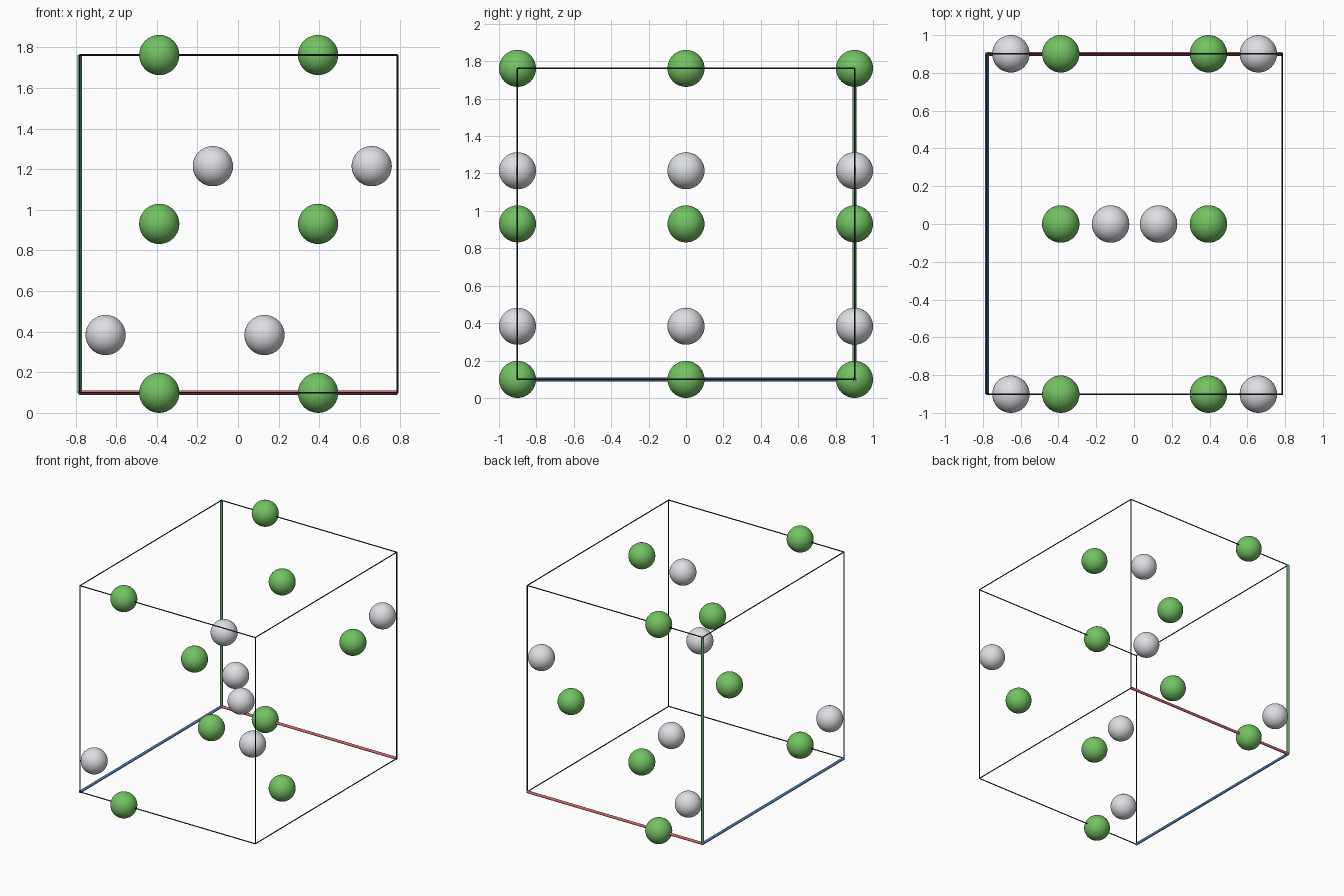
import bpy, math
from mathutils import Vector

if "Cube" in bpy.data.objects:
    bpy.data.objects.remove(bpy.data.objects["Cube"])

R = 0.099                        # atom radius
X, Y, Z0, Z1 = 0.782, 0.901, 0.099, 1.762
H = Z1 - Z0
THIN, THICK = 0.004, 0.0105      # edge and axis radii
SHIFT = (THICK - THIN) / 2       # re-centres x, as the thick axes stick out on the left


def material(name, srgb):
    m = bpy.data.materials.new(name)
    lin = [((c / 255 + 0.055) / 1.055) ** 2.4 if c > 10 else c / 3294 for c in srgb]
    m.diffuse_color = (*lin, 1)
    m.use_nodes = True
    m.node_tree.nodes["Principled BSDF"].inputs["Base Color"].default_value = m.diffuse_color
    return m


GREEN = material("leaf green", (115, 195, 98))
GREY = material("light grey", (222, 223, 227))
DARK = material("dark slate", (32, 37, 47))
RED = material("axis red", (212, 104, 110))
AXIS_GREEN = material("axis green", (112, 172, 122))
BLUE = material("axis blue", (82, 128, 184))


def finish(name, mat):
    o = bpy.context.object
    o.name = name
    o.data.materials.append(mat)
    bpy.ops.object.shade_smooth_by_angle(angle=math.radians(40))
    return o


def ball(name, pos, mat):
    x, y, z = pos
    bpy.ops.mesh.primitive_uv_sphere_add(
        segments=40, ring_count=20, radius=R, location=(x + SHIFT, y, z))
    finish(name, mat)


def rod(name, a, b, radius, mat):
    a, b = Vector(a), Vector(b)
    d = b - a
    bpy.ops.mesh.primitive_cylinder_add(
        vertices=12, radius=radius, depth=d.length,
        location=(a + b) / 2 + Vector((SHIFT, 0, 0)),
        rotation=d.to_track_quat('Z', 'Y').to_euler())
    finish(name, mat)


# Green atoms: bottom and top layers match, the middle layer is mirrored in x
for level, side in ((0, 1), (0.5, -1), (1, 1)):
    z = Z0 + H * level
    for y in (-Y, Y):
        ball("green_atom", (-side * X / 2, y, z), GREEN)
    ball("green_atom", (side * X / 2, 0, z), GREEN)

# Grey atoms: the upper layer is the lower one mirrored in x
for z, side in ((Z0 + 0.171 * H, 1), (Z0 + 0.671 * H, -1)):
    for y in (-Y, Y):
        ball("grey_atom", (-side * 0.655, y, z), GREY)
    ball("grey_atom", (side * 0.127, 0, z), GREY)

# Cell frame: thin edges, with three thicker coloured axes at the back left bottom corner
for y in (-Y, Y):
    for z in (Z0, Z1):
        axis = y > 0 and z == Z0
        rod("red_axis" if axis else "cell_edge_x", (-X, y, z), (X, y, z),
            THICK if axis else THIN, RED if axis else DARK)
for x in (-X, X):
    for z in (Z0, Z1):
        axis = x < 0 and z == Z0
        rod("blue_axis" if axis else "cell_edge_y", (x, -Y, z), (x, Y, z),
            THICK if axis else THIN, BLUE if axis else DARK)
    for y in (-Y, Y):
        axis = x < 0 and y > 0
        rod("green_axis" if axis else "cell_edge_z", (x, y, Z0), (x, y, Z1),
            THICK if axis else THIN, AXIS_GREEN if axis else DARK)
